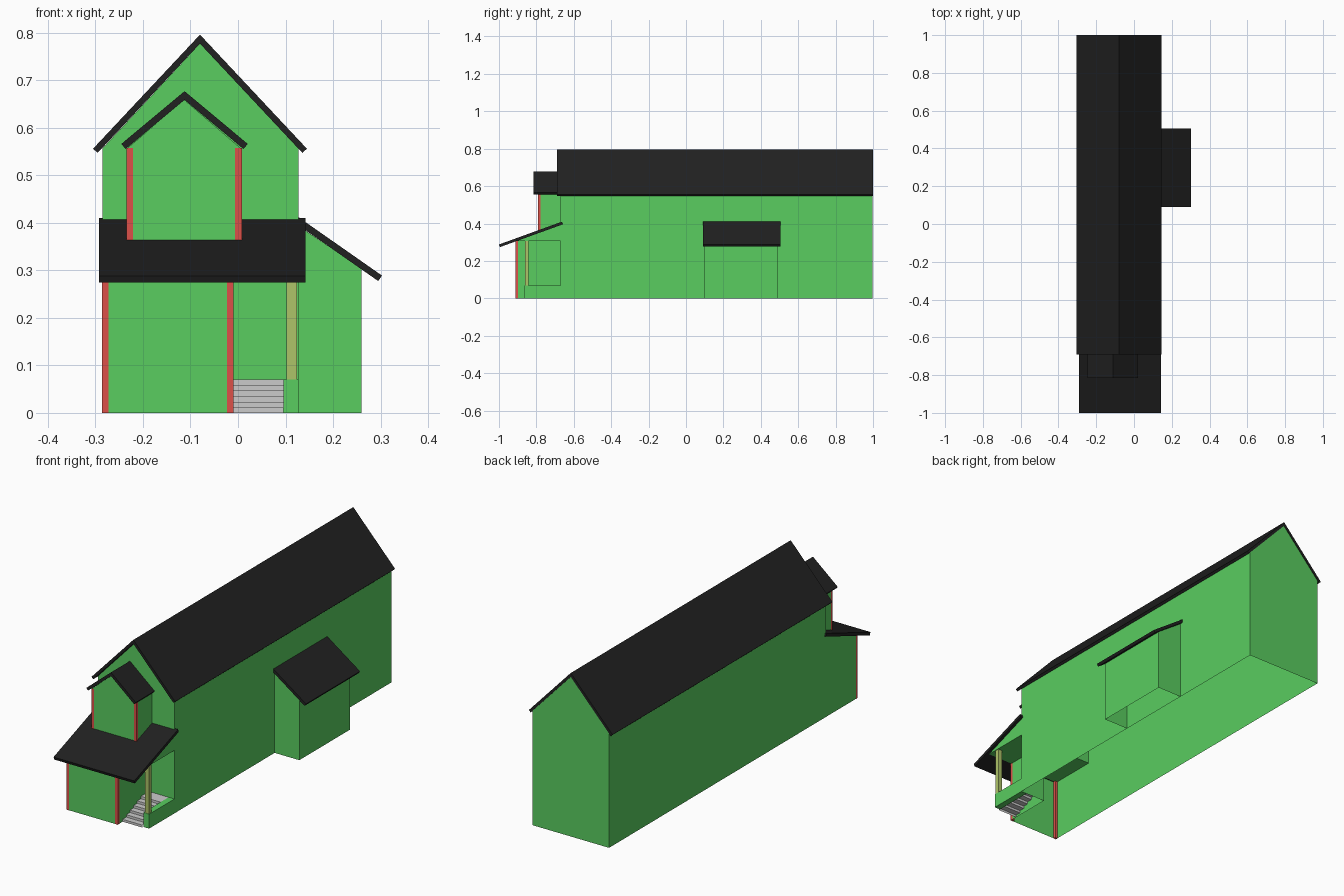
import bpy
from mathutils import Vector

if "Cube" in bpy.data.objects:
    bpy.data.objects.remove(bpy.data.objects["Cube"])


def material(name, rgb):
    m = bpy.data.materials.new(name)
    m.diffuse_color = (*rgb, 1)
    m.use_nodes = True
    m.node_tree.nodes["Principled BSDF"].inputs["Base Color"].default_value = m.diffuse_color
    return m


GREEN = material("green_wall", (0.10, 0.61, 0.115))
BLACK = material("black_roof", (0.015, 0.015, 0.015))
RED = material("red_trim", (0.72, 0.08, 0.065))
OLIVE = material("olive_post", (0.42, 0.55, 0.14))


def make(name, verts, faces, mat=None):
    me = bpy.data.meshes.new(name)
    me.from_pydata([tuple(v) for v in verts], [], faces)
    ob = bpy.data.objects.new(name, me)
    bpy.context.collection.objects.link(ob)
    if mat:
        me.materials.append(mat)
    return ob


def place(axis, u, z, d):
    # profile point (u, z) at depth d along the given axis
    return (u, d, z) if axis == "y" else (d, u, z)


def extrude(name, profile, axis, a, b, mat=None, closed=True, caps=True):
    # closed prism, or an open folded sheet with optional end walls
    n = len(profile)
    verts = [place(axis, u, z, d) for d in (a, b) for u, z in profile]
    faces = [(i, (i + 1) % n, n + (i + 1) % n, n + i) for i in range(n if closed else n - 1)]
    if caps:
        faces += [tuple(range(n))[::-1], tuple(range(n, 2 * n))]
    if axis == "x":
        faces = [f[::-1] for f in faces]
    return make(name, verts, [f[::-1] for f in faces], mat)


def box(name, x0, x1, y0, y1, z0, z1, mat=None):
    return extrude(name, [(x0, z0), (x0, z1), (x1, z1), (x1, z0)], "y", y0, y1, mat)


def gable_roof(name, cx, half, eave, ridge, t, y0, y1):
    # chevron slab of even thickness
    d = Vector((half, ridge - eave)).normalized()
    ox, oz = t * d.y, t * d.x
    prof = [(cx - half, eave), (cx, ridge), (cx + half, eave),
            (cx + half - ox, eave - oz), (cx, ridge - t / d.x), (cx - half + ox, eave - oz)]
    return extrude(name, prof, "y", y0, y1, BLACK)


def shed_roof(name, p, q, t, axis, a, b):
    # single sloping slab; p and q lie on the top surface
    d = (Vector(q) - Vector(p)).normalized()
    o = Vector((d.y, -d.x)) * t
    if o.y > 0:
        o = -o
    prof = [Vector(p), Vector(q), Vector(q) + o, Vector(p) + o]
    if q[0] < p[0]:
        prof.reverse()
    return extrude(name, [tuple(v) for v in prof], axis, a, b, BLACK)


# Main hall: open underneath, front wall left open to the front room
L, R, F, B = -0.285, 0.127, -0.67, 0.998
shell = [(L, 0), (L, 0.557), (-0.08, 0.777), (R, 0.557), (R, 0)]
extrude("hall_walls", shell, "y", F, B, GREEN, closed=False, caps=False)
make("hall_back_wall", [(x, B, z) for x, z in shell], [(0, 1, 2, 3, 4)], GREEN)
front = [(L, 0.31), (-0.01, 0.31), (-0.01, 0), (R, 0), (R, 0.557), (-0.08, 0.777), (L, 0.557)]
make("hall_front_wall", [(x, F, z) for x, z in front], [tuple(range(7))], GREEN)
gable_roof("hall_roof", -0.08, 0.225, 0.556, 0.796, 0.013, -0.69, 1.0)

# Front room: three walls under the sloping porch roof
P = -0.91
make("front_room_walls",
     [(x, y, z) for x, y in ((L, F), (L, P), (-0.01, P), (-0.01, F)) for z in (0, 0.308)],
     [(0, 2, 3, 1), (2, 4, 5, 3), (4, 6, 7, 5)], GREEN)
extrude("porch_roof_filler", [(P, 0.306), (F, 0.392), (F, 0.306)], "x", L, R, GREEN)
shed_roof("porch_roof", (-1.0, 0.288), (-0.663, 0.410), 0.015, "x", -0.292, 0.142)

# Upper bay above the porch roof
bl, br, bf = -0.234, 0.007, -0.79
bay = [(bl, 0.35), (bl, 0.556), (-0.1135, 0.659), (br, 0.556), (br, 0.35)]
extrude("bay_walls", bay, "y", bf, F, GREEN, closed=False, caps=False)
make("bay_front_wall", [(x, bf, z) for x, z in bay], [(0, 4, 3, 2, 1)], GREEN)
gable_roof("bay_roof", -0.1125, 0.133, 0.566, 0.677, 0.014, -0.815, F)

# Red corner trims
for label, xs, y, z0, z1 in (("front_room", (L, -0.01), P, 0, 0.306),
                             ("bay", (bl, br), bf, 0.355, 0.557)):
    for side, x in zip(("left", "right"), xs):
        x0, x1 = (x - 0.001, x + 0.013) if side == "left" else (x - 0.013, x + 0.001)
        box(f"{label}_trim_{side}", x0, x1, y - 0.001, y + 0.012, z0, z1, RED)

# Side porch: stepped sheet of stairs, cheek wall and post
steps, rise, run, start = 6, 0.07 / 6, 0.028, -0.872
path = [(start, 0)]
for i in range(steps):
    y = start + i * run
    path += [(y, (i + 1) * rise), (y + run if i < steps - 1 else F, (i + 1) * rise)]
extrude("porch_stairs", path, "x", -0.01, 0.096, None, closed=False, caps=False)
box("porch_cheek_wall", 0.096, R, -0.864, F, 0, 0.07, GREEN)
box("porch_post", 0.102, 0.124, -0.862, -0.842, 0.07, 0.31, OLIVE)

# Lean-to on the right side: open underneath
lean = [(R, 0), (R, 0.394), (0.26, 0.303), (0.26, 0)]
make("lean_to_walls",
     [(x, y, z) for y in (0.10, 0.49) for x, z in lean],
     [(0, 3, 2, 1), (4, 5, 6, 7), (2, 3, 7, 6)], GREEN)
shed_roof("lean_to_roof", (R, 0.412), (0.303, 0.289), 0.014, "y", 0.09, 0.505)
